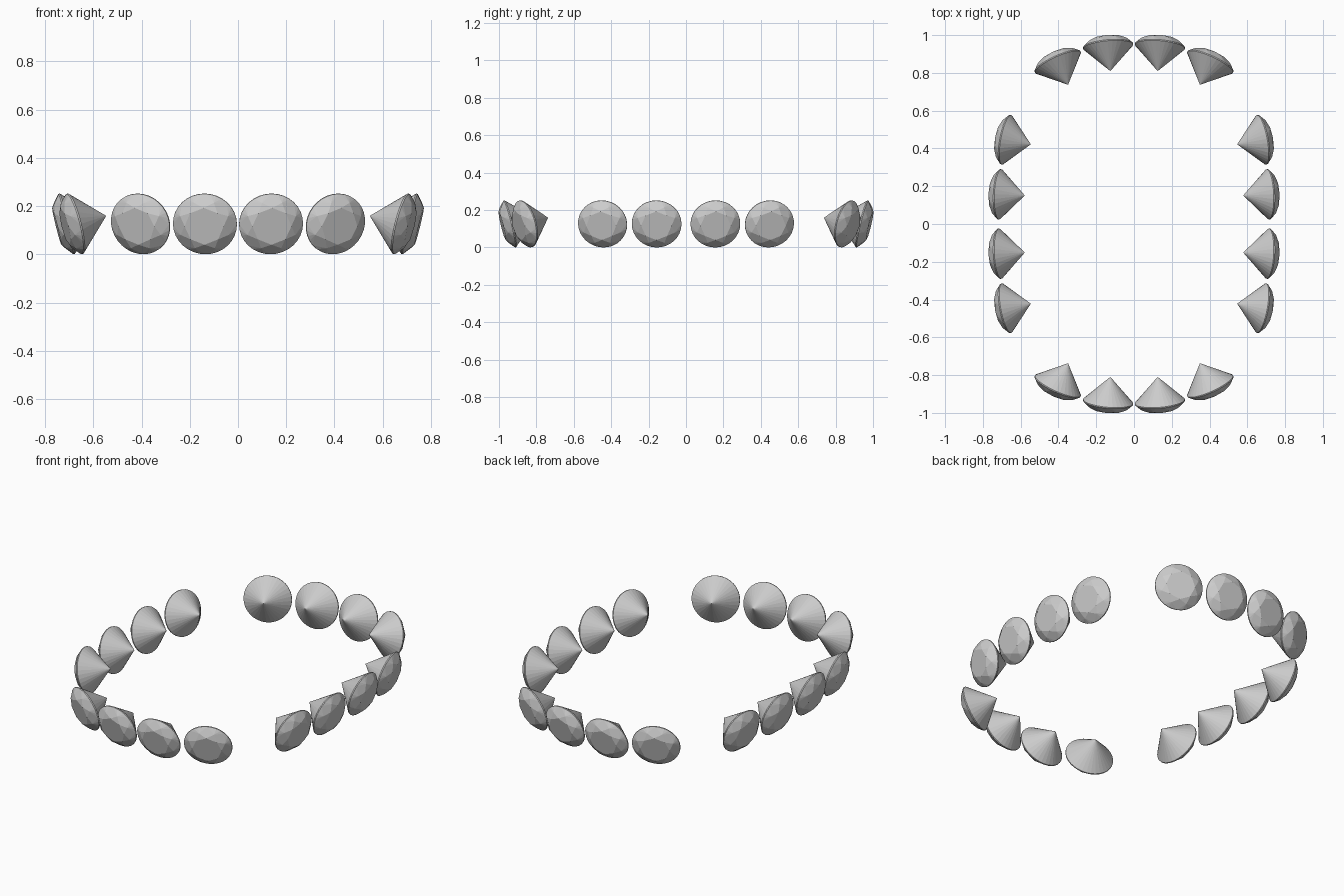
import bpy, bmesh, math
from mathutils import Matrix, Vector

if "Cube" in bpy.data.objects:
    bpy.data.objects.remove(bpy.data.objects["Cube"])

TILT = math.radians(14)
RX, RY = 0.133, 0.129      # girdle half-width and half-height
DEPTH, CROWN = 0.137, 0.042


def ring(bm, n, r, z, offset=0.0):
    for i in range(n):
        a = 2 * math.pi * (i + offset) / n
        bm.verts.new((RX * r * math.cos(a), RY * r * math.sin(a), z))


def gem_mesh():
    # brilliant cut: hull over table, kite corners, girdle and point
    bm = bmesh.new()
    ring(bm, 8, 0.61, CROWN)
    ring(bm, 8, 0.815, 0.0278, 0.5)
    ring(bm, 32, 1.0, 0.003)
    ring(bm, 32, 1.0, -0.003)
    bm.verts.new((0, 0, -DEPTH))
    bmesh.ops.convex_hull(bm, input=bm.verts)
    bmesh.ops.dissolve_limit(bm, angle_limit=math.radians(0.5),
                             verts=bm.verts, edges=bm.edges)
    bmesh.ops.recalc_face_normals(bm, faces=bm.faces)
    me = bpy.data.meshes.new("round_gem")
    bm.to_mesh(me)
    bm.free()
    return me


def place_gem(name, mesh, x, y, yaw):
    # table faces outward and slightly down, point faces the centre
    out = Vector((math.cos(yaw), math.sin(yaw), 0))
    n = out * math.cos(TILT) - Vector((0, 0, math.sin(TILT)))
    up = out * math.sin(TILT) + Vector((0, 0, math.cos(TILT)))
    side = up.cross(n)
    ob = bpy.data.objects.new(name, mesh)
    rot = Matrix((side, up, n)).transposed().to_4x4()
    ob.matrix_world = Matrix.Translation((x, y, 0.126)) @ rot
    bpy.context.collection.objects.link(ob)


# one quadrant of the oval: x, y, outward angle
quadrant = [
    ("side_inner_gem", 0.711, 0.157, 2.5),
    ("side_outer_gem", 0.677, 0.446, 10.5),
    ("end_outer_gem", 0.404, 0.858, 65.5),
    ("end_inner_gem", 0.137, 0.942, 85.0),
]
gem = gem_mesh()
for sx, lr in ((1, "right"), (-1, "left")):
    for sy, fb in ((-1, "front"), (1, "back")):
        for name, x, y, deg in quadrant:
            a = math.radians(deg)
            yaw = math.atan2(sy * math.sin(a), sx * math.cos(a))
            place_gem(f"{name}_{fb}_{lr}", gem, sx * x, sy * y, yaw)
